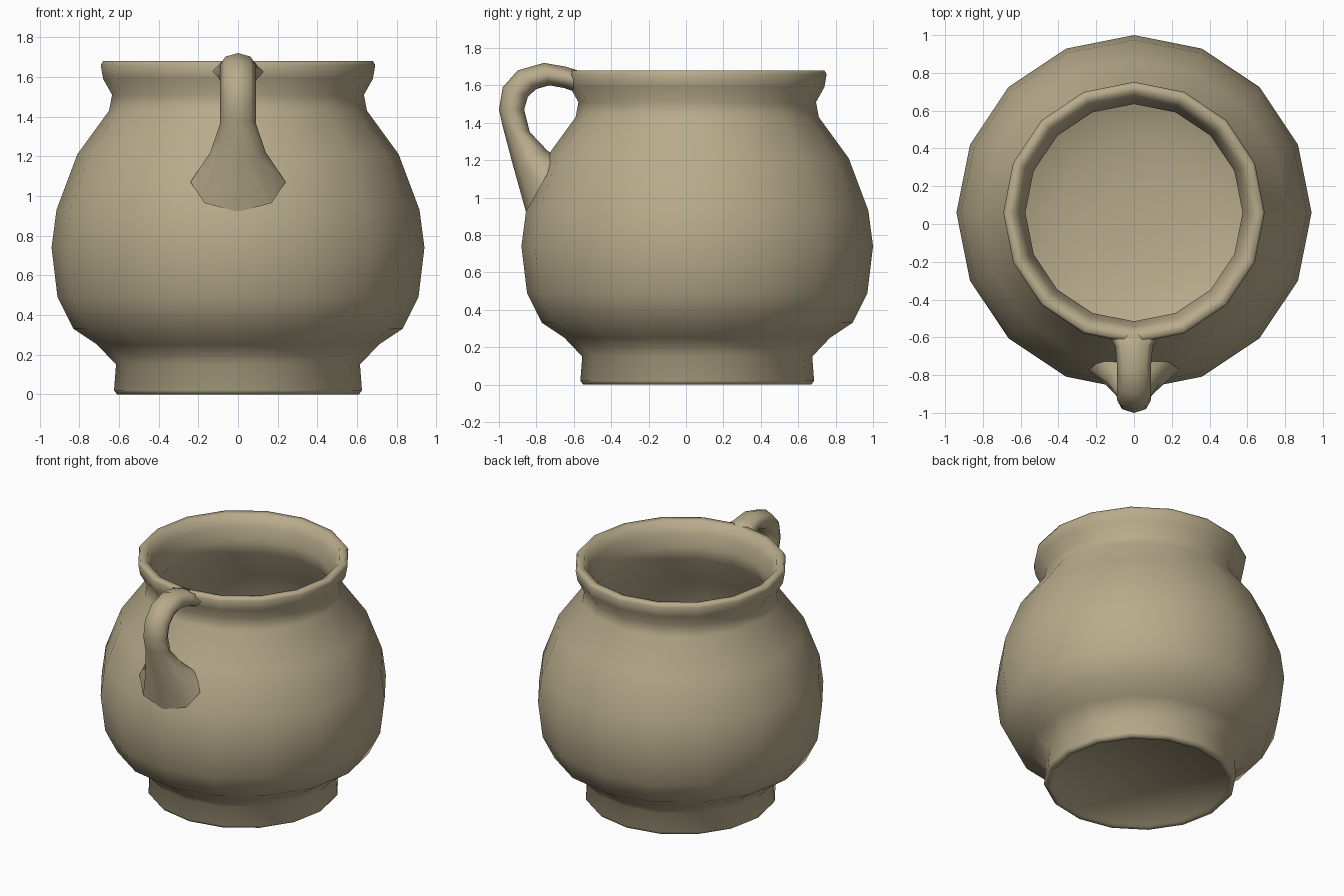
import bpy, bmesh
from math import sin, cos, tau, radians

if "Cube" in bpy.data.objects:
    bpy.data.objects.remove(bpy.data.objects["Cube"])


def loft(name, rings, smooth_angle):
    """Skin a list of equal-sized point rings, capping both ends."""
    bm = bmesh.new()
    rows = [[bm.verts.new(p) for p in ring] for ring in rings]
    n = len(rows[0])
    for a, b in zip(rows, rows[1:]):
        for i in range(n):
            j = (i + 1) % n
            bm.faces.new((a[i], a[j], b[j], b[i]))
    bm.faces.new(rows[0])
    bm.faces.new(rows[-1])
    bmesh.ops.recalc_face_normals(bm, faces=bm.faces)
    mesh = bpy.data.meshes.new(name)
    bm.to_mesh(mesh)
    bm.free()
    obj = bpy.data.objects.new(name, mesh)
    bpy.context.collection.objects.link(obj)
    bpy.ops.object.select_all(action='DESELECT')
    obj.select_set(True)
    bpy.context.view_layer.objects.active = obj
    bpy.ops.object.shade_smooth_by_angle(angle=radians(smooth_angle))
    mat = bpy.data.materials.get("clay") or bpy.data.materials.new("clay")
    mat.diffuse_color = (0.48, 0.41, 0.26, 1)
    mat.use_nodes = True
    mat.node_tree.nodes["Principled BSDF"].inputs["Base Color"].default_value = mat.diffuse_color
    mesh.materials.append(mat)
    return obj


# Pot body: 16-sided lathe, (radius, z) from underside, up the outside, down the inside
CY, SIDES = 0.06, 16
profile = [
    (0.57, 0.012), (0.58, 0.0), (0.61, 0.0), (0.625, 0.02), (0.615, 0.15),
    (0.71, 0.25), (0.83, 0.33), (0.91, 0.49), (0.94, 0.74), (0.915, 0.93),
    (0.81, 1.21), (0.65, 1.43), (0.635, 1.51), (0.68, 1.59), (0.692, 1.66),
    (0.68, 1.68), (0.635, 1.675), (0.605, 1.60), (0.575, 1.51), (0.59, 1.42),
    (0.745, 1.19), (0.85, 0.92), (0.875, 0.74), (0.845, 0.51), (0.77, 0.38),
    (0.62, 0.28), (0.4, 0.22), (0.15, 0.20),
]
loft("pot_body", [[(r * cos(tau * i / SIDES), CY + r * sin(tau * i / SIDES), z)
                   for i in range(SIDES)] for r, z in profile], 70)

# Handle: sections given as outer (y, z), inner (y, z), half width
sections = [
    ((-0.58, 1.68), (-0.58, 1.56), 0.14),
    ((-0.645, 1.70), (-0.65, 1.585), 0.10),
    ((-0.76, 1.72), (-0.73, 1.60), 0.09),
    ((-0.90, 1.68), (-0.80, 1.58), 0.09),
    ((-0.98, 1.59), (-0.845, 1.54), 0.09),
    ((-1.0, 1.47), (-0.865, 1.47), 0.09),
    ((-0.98, 1.38), (-0.835, 1.35), 0.09),
    ((-0.93, 1.19), (-0.74, 1.25), 0.14),
    ((-0.855, 0.92), (-0.69, 1.22), 0.24),
]
rings = []
for (yo, zo), (yi, zi), w in sections:
    ring = []
    for k in range(8):
        t = (1 + cos(tau * k / 8)) / 2
        ring.append((w * sin(tau * k / 8), yi + (yo - yi) * t, zi + (zo - zi) * t))
    rings.append(ring)
loft("handle", rings, 80)
